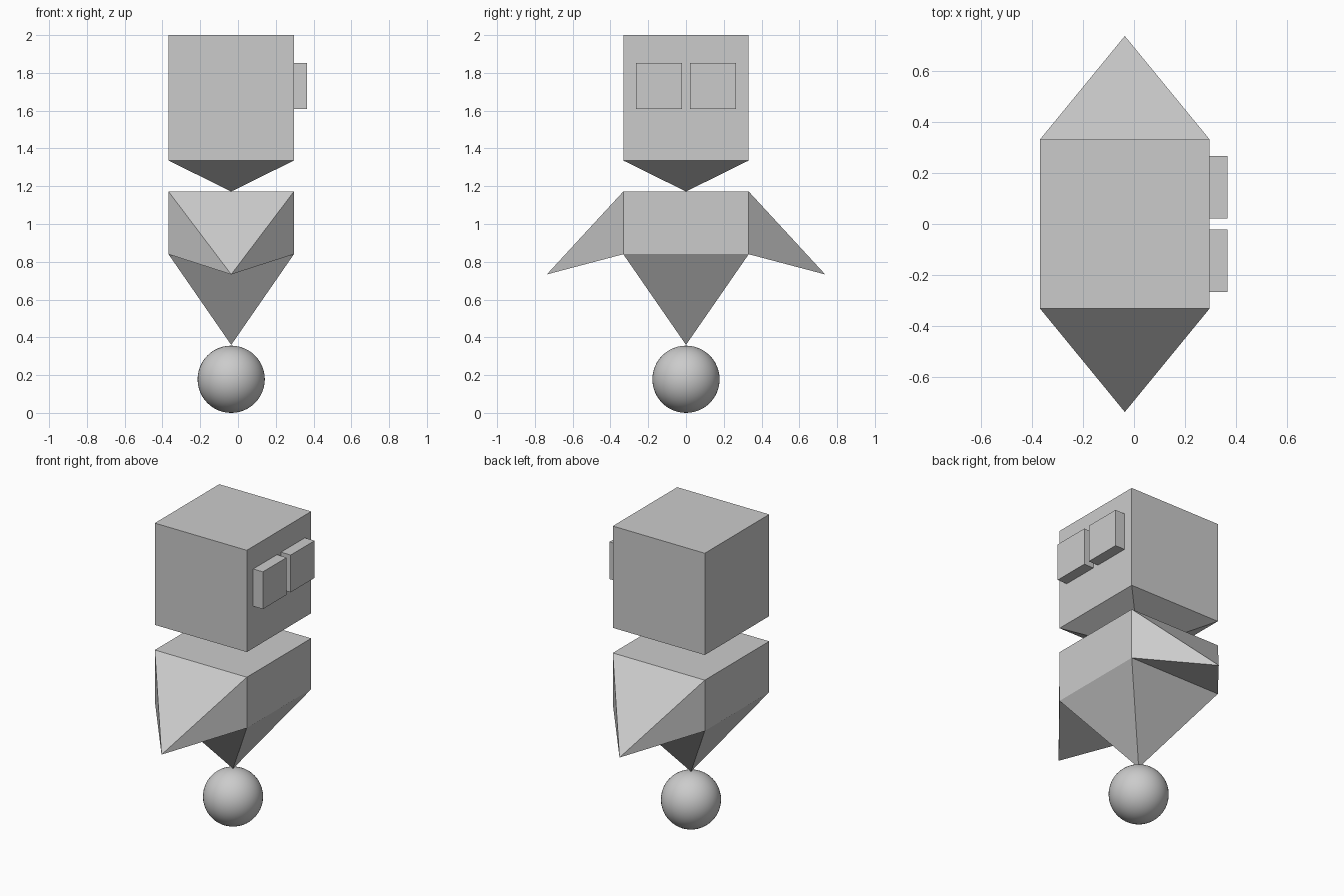
import bpy, bmesh

if "Cube" in bpy.data.objects:
    bpy.data.objects.remove(bpy.data.objects["Cube"])

CX = -0.036          # centre line of the figure
H = 0.332            # half width of head and torso


def finish(name, bm):
    bmesh.ops.recalc_face_normals(bm, faces=bm.faces)
    me = bpy.data.meshes.new(name)
    bm.to_mesh(me)
    bm.free()
    ob = bpy.data.objects.new(name, me)
    bpy.context.collection.objects.link(ob)
    return ob


def box(name, x, y, z):
    """Box from (min, max) ranges."""
    bm = bmesh.new()
    bmesh.ops.create_cube(bm, size=1)
    for v in bm.verts:
        v.co = [r[0] if c < 0 else r[1] for c, r in zip(v.co, (x, y, z))]
    return finish(name, bm)


def pyramid(name, base, apex):
    """Four-sided pyramid from a base quad and an apex."""
    bm = bmesh.new()
    ring = [bm.verts.new(p) for p in base]
    tip = bm.verts.new(apex)
    bm.faces.new(ring)
    for i in range(4):
        bm.faces.new((ring[i], ring[(i + 1) % 4], tip))
    return finish(name, bm)


def flat_base(z):
    return [(CX + sx * H, sy * H, z) for sx, sy in ((-1, -1), (1, -1), (1, 1), (-1, 1))]


wide, deep = (CX - H, CX + H), (-H, H)

# Head and tapered neck
box("head", wide, deep, (1.336, 2.0))
pyramid("neck", flat_base(1.336), (CX, 0, 1.172))

# Torso and tapered lower body
box("torso", wide, deep, (0.84, 1.172))
pyramid("lower_body", flat_base(0.84), (CX, 0, 0.36))

# Pointed arms and block eyes, one per side
for side, s in (("left", 1), ("right", -1)):
    shoulder = [(x, s * H, z) for x, z in ((wide[0], 0.84), (wide[1], 0.84),
                                           (wide[1], 1.172), (wide[0], 1.172))]
    pyramid(side + "_arm", shoulder, (CX, s * 0.737, 0.733))
    box(side + "_eye", (wide[1], 0.366), sorted((s * 0.021, s * 0.266)), (1.61, 1.853))

# Ball foot
bpy.ops.mesh.primitive_uv_sphere_add(segments=48, ring_count=24, radius=0.178,
                                     location=(CX, 0, 0.181))
ball = bpy.context.object
ball.name = "ball_foot"
ball.location.z = 0.178
bpy.ops.object.shade_smooth()
